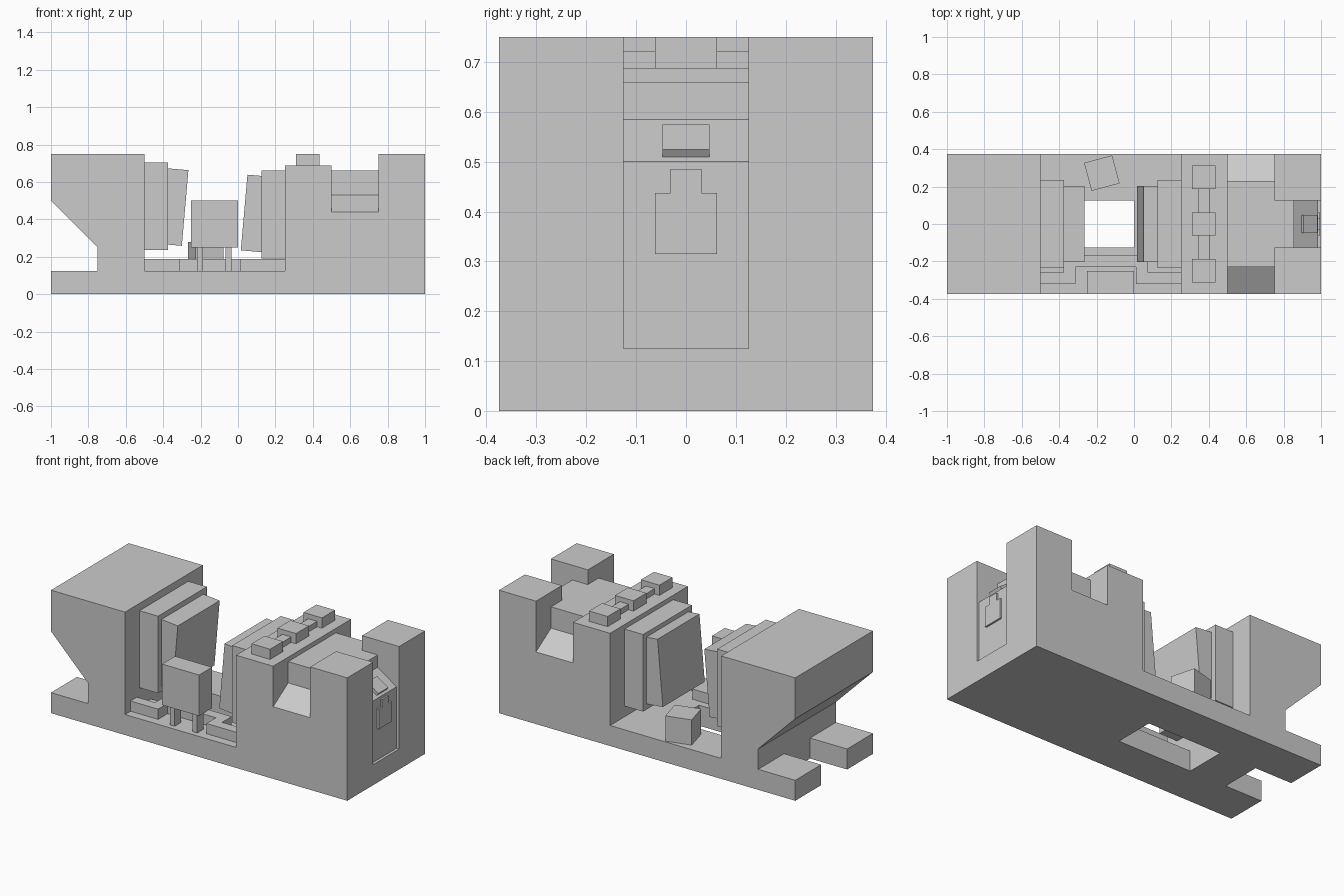
import bpy, bmesh
from math import radians, atan2
from mathutils import Vector

if "Cube" in bpy.data.objects:
    bpy.data.objects.remove(bpy.data.objects["Cube"])


def prism(name, pts, axis, a, b):
    """Extrude a 2D profile along an axis from a to b."""
    place = {'x': lambda p, t: (t, p[0], p[1]),
             'y': lambda p, t: (p[0], t, p[1]),
             'z': lambda p, t: (p[0], p[1], t)}[axis]
    bm = bmesh.new()
    face = bm.faces.new([bm.verts.new(place(p, a)) for p in pts])
    out = bmesh.ops.extrude_face_region(bm, geom=[face])
    shift = Vector(place((0, 0), b - a))
    bmesh.ops.translate(bm, vec=shift,
                        verts=[v for v in out['geom'] if isinstance(v, bmesh.types.BMVert)])
    bmesh.ops.recalc_face_normals(bm, faces=bm.faces)
    mesh = bpy.data.meshes.new(name)
    bm.to_mesh(mesh)
    bm.free()
    ob = bpy.data.objects.new(name, mesh)
    bpy.context.collection.objects.link(ob)
    return ob


def box(name, center, size, rot=(0, 0, 0)):
    x, y, z = (s / 2 for s in size)
    ob = prism(name, [(-x, -y), (x, -y), (x, y), (-x, y)], 'z', -z, z)
    ob.location = center
    ob.rotation_euler = rot
    return ob


def cut(target, cutter):
    cutter.hide_render = True
    mod = target.modifiers.new('cut', 'BOOLEAN')
    mod.operation, mod.solver, mod.object = 'DIFFERENCE', 'EXACT', cutter
    bpy.context.view_layer.objects.active = target
    bpy.ops.object.modifier_apply(modifier=mod.name)
    bpy.data.objects.remove(cutter)


# Main body: stepped side profile
body = prism('body', [
    (-1, 0), (1, 0), (1, .75), (.75, .75), (.75, .66), (.5, .66), (.5, .6875),
    (.25, .6875), (.25, .125), (-.5, .125), (-.5, .75), (-1, .75), (-1, .5),
    (-.75, .25), (-.75, .125), (-1, .125)], 'y', -.375, .375)

# Floor opening and end slot between the feet
cut(body, box('floor_cutter', (-.25, 0, .05), (.5, .25, .3)))
cut(body, box('slot_cutter', (-.95, 0, .05), (.4, .25, .3)))
# Sloped pockets on both long sides
for s in (-1, 1):
    cut(body, prism('pocket_cutter', [(s * .23, .7), (s * .23, .53), (s * .45, .3935),
                                      (s * .45, .7)], 'x', .5, .75))
# End alcove with sloped desk and shallow panel
cut(body, prism('alcove_cutter', [
    (.75, .85), (.75, .66), (.855, .66), (.855, .585), (.983, .5), (.983, .125),
    (1.1, .125), (1.1, .85)], 'y', -.125, .125))

# Tablet on the desk slope and keyhole-shaped plate below it
tilt = atan2(.085, .128)
box('desk_tablet', (.938, 0, .542), (.09, .095, .018), (0, tilt, 0))
prism('end_plate', [(-.0625, .315), (.0625, .315), (.0625, .4375), (.031, .4375),
                    (.031, .485), (-.031, .485), (-.031, .4375), (-.0625, .4375)],
      'x', .98, .994)

# Upright slabs and tilted slabs facing the gap
box('left_slab', (-.4375, 0, .47), (.125, .47, .47))
box('right_slab', (.1875, 0, .425), (.125, .47, .47))
box('left_tilted_slab', (-.345, 0, .466), (.125, .404, .406), (0, radians(5), 0))
box('right_tilted_slab', (.095, 0, .431), (.125, .404, .406), (0, radians(5), 0))

# Roof blocks joined by a bar
box('roof_bar', (.373, 0, .703), (.06, .44, .035))
for i, y in enumerate((-.25, 0, .25)):
    box(f'roof_block_{i}', (.373, y, .718), (.125, .125, .064))

# Hat-shaped kerb on the floor
prism('kerb', [
    (-.5, -.322), (-.314, -.322), (-.314, -.23), (.012, -.23), (.012, -.322),
    (.25, -.322), (.25, -.26), (.075, -.26), (.075, -.168), (-.377, -.168),
    (-.377, -.26), (-.5, -.26)], 'z', .12, .1875)

# Raised crate on two posts
box('crate', (-.125, -.3125, .375), (.25, .125, .25))
for side, x in (('left', -.203), ('right', -.05)):
    box(f'{side}_post', (x, -.3125, .187), (.031, .0625, .13))

# Loose turned cube at the back
box('loose_cube', (-.172, .272, .201), (.155, .155, .156), (0, 0, radians(15)))
